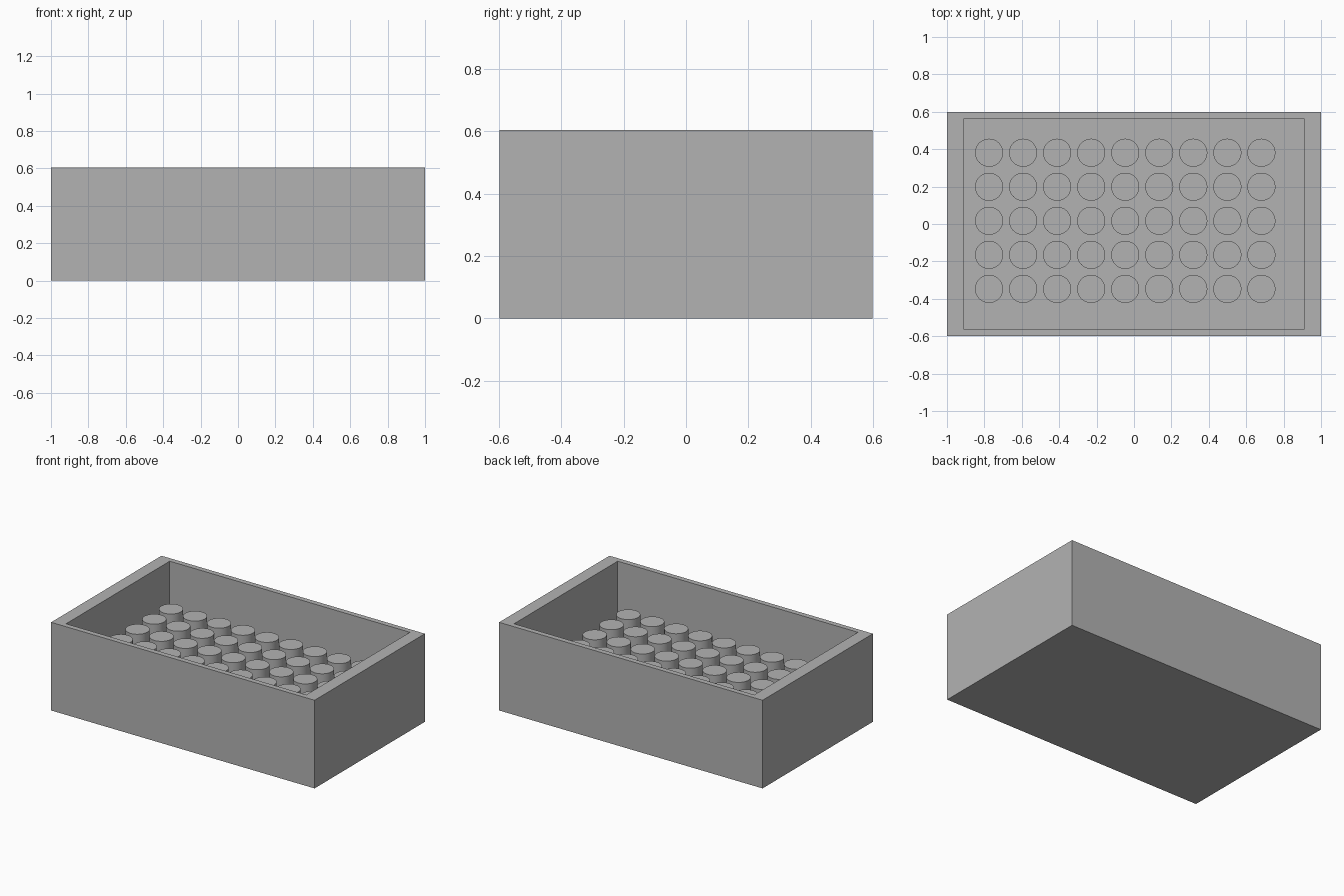
import bpy
import bmesh
from mathutils import Matrix

cube = bpy.data.objects.get("Cube")
if cube:
    bpy.data.objects.remove(cube, do_unlink=True)

LENGTH, WIDTH, HEIGHT = 2.0, 1.196, 0.605
WALL_X, WALL_Y, FLOOR = 0.088, 0.051, 0.09
PEG_RADIUS, PEG_TOP, PITCH = 0.075, 0.383, 0.182
FIRST_X, FIRST_Y = -0.775, -0.347

grey = bpy.data.materials.new("plain grey")
grey.use_nodes = True
grey.diffuse_color = (0.45, 0.45, 0.45, 1)
grey.node_tree.nodes["Principled BSDF"].inputs["Base Color"].default_value = grey.diffuse_color


def finish(bm, name):
    mesh = bpy.data.meshes.new(name)
    bm.to_mesh(mesh)
    bm.free()
    mesh.materials.append(grey)
    obj = bpy.data.objects.new(name, mesh)
    bpy.context.collection.objects.link(obj)
    return obj


# Open tray: a block whose top face is inset and pushed down to the floor
bm = bmesh.new()
bmesh.ops.create_cube(bm, size=1, matrix=Matrix.Translation((0, 0, HEIGHT / 2))
                      @ Matrix.Diagonal((LENGTH, WIDTH, HEIGHT, 1)))
top = max(bm.faces, key=lambda f: f.calc_center_median().z)
bmesh.ops.inset_individual(bm, faces=[top], thickness=WALL_Y)
for v in top.verts:
    v.co.x = (LENGTH / 2 - WALL_X) * (1 if v.co.x > 0 else -1)
well = bmesh.ops.extrude_discrete_faces(bm, faces=[top])["faces"][0]
bmesh.ops.translate(bm, verts=well.verts, vec=(0, 0, FLOOR - HEIGHT))
bmesh.ops.recalc_face_normals(bm, faces=bm.faces)
finish(bm, "tray")

# Grid of round pegs standing on the tray floor
bm = bmesh.new()
for col in range(9):
    for row in range(5):
        place = Matrix.Translation((FIRST_X + col * PITCH, FIRST_Y + row * PITCH,
                                    (FLOOR + PEG_TOP) / 2))
        bmesh.ops.create_cone(bm, cap_ends=True, segments=48, radius1=PEG_RADIUS,
                              radius2=PEG_RADIUS, depth=PEG_TOP - FLOOR, matrix=place)
pegs = finish(bm, "pegs")
bpy.ops.object.select_all(action="DESELECT")
pegs.select_set(True)
bpy.context.view_layer.objects.active = pegs
bpy.ops.object.shade_smooth_by_angle()
